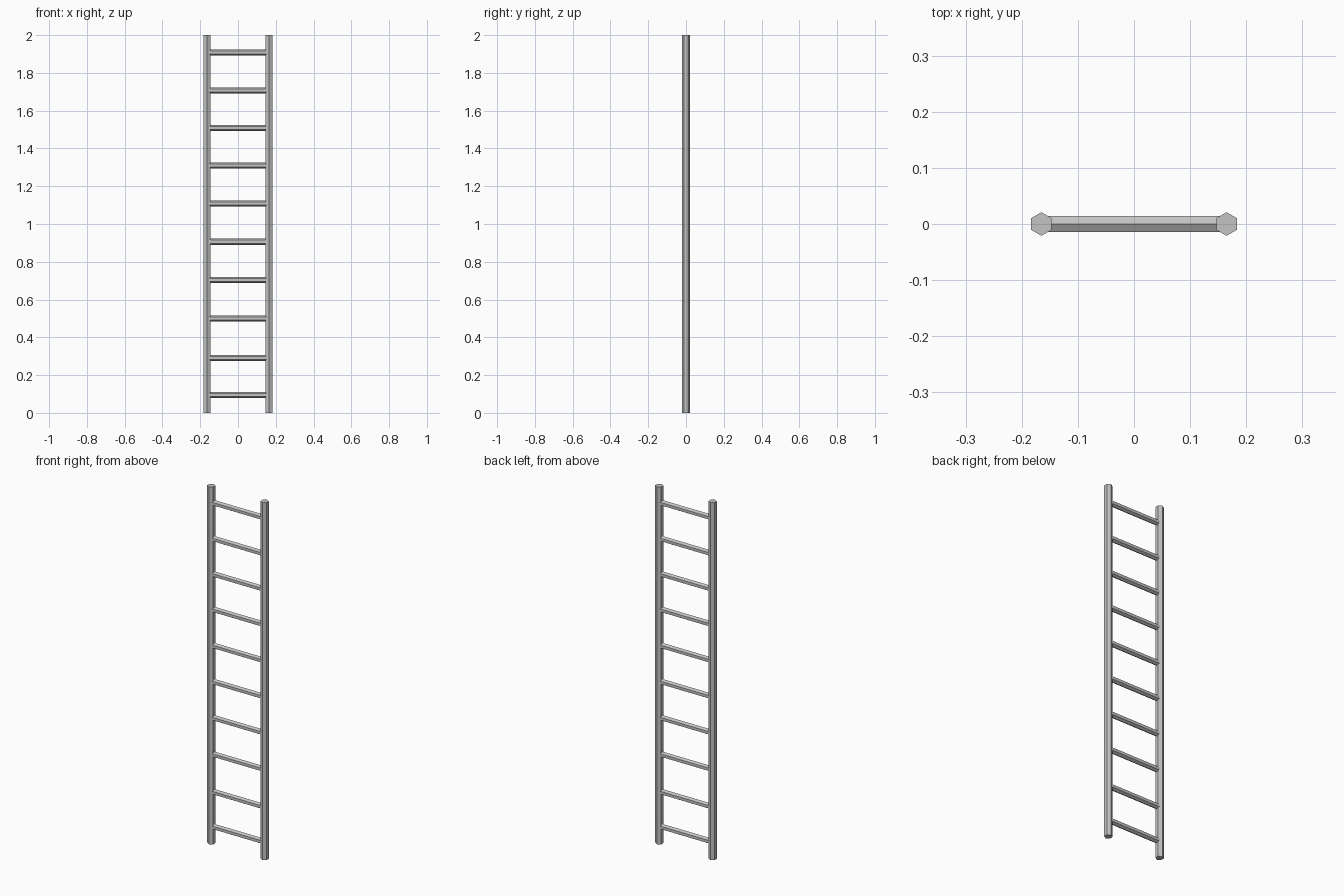
import bpy
import math
from mathutils import Matrix

cube = bpy.data.objects.get("Cube")
if cube:
    bpy.data.objects.remove(cube, do_unlink=True)

# Plain grey metal
metal = bpy.data.materials.new("grey_metal")
metal.use_nodes = True
grey = (0.55, 0.55, 0.55, 1)
metal.diffuse_color = grey
metal.node_tree.nodes["Principled BSDF"].inputs["Base Color"].default_value = grey

HEIGHT = 2.0
RAIL_X = 0.165
RAIL_RADIUS = 0.021
RUNG_RADIUS = 0.016


def hex_bar(name, radius, length, location, turn=None):
    """Six-sided bar with corners facing +y and -y, optionally turned."""
    bpy.ops.mesh.primitive_cylinder_add(vertices=6, radius=radius, depth=length)
    bar = bpy.context.object
    bar.name = name
    if turn:
        bar.data.transform(turn)
    bar.location = location
    bar.data.materials.append(metal)
    return bar


# Upright rails
for side, sign in (("left", 1), ("right", -1)):
    hex_bar(f"{side}_rail", RAIL_RADIUS, HEIGHT, (sign * RAIL_X, 0, HEIGHT / 2))

# Rungs lie along x with a ridge on top
lie_down = Matrix.Rotation(math.pi / 2, 4, "X") @ Matrix.Rotation(math.pi / 2, 4, "Y")
lie_down = Matrix.Rotation(math.pi / 2, 4, "Y")
ridge_up = Matrix.Rotation(math.pi / 2, 4, "X")
rung_heights = (0.095, 0.29, 0.50, 0.704, 0.906, 1.108, 1.31, 1.508, 1.706, 1.907)
for i, z in enumerate(rung_heights, 1):
    hex_bar(f"rung_{i}", RUNG_RADIUS, 2 * RAIL_X, (0, 0, z), ridge_up @ lie_down)
